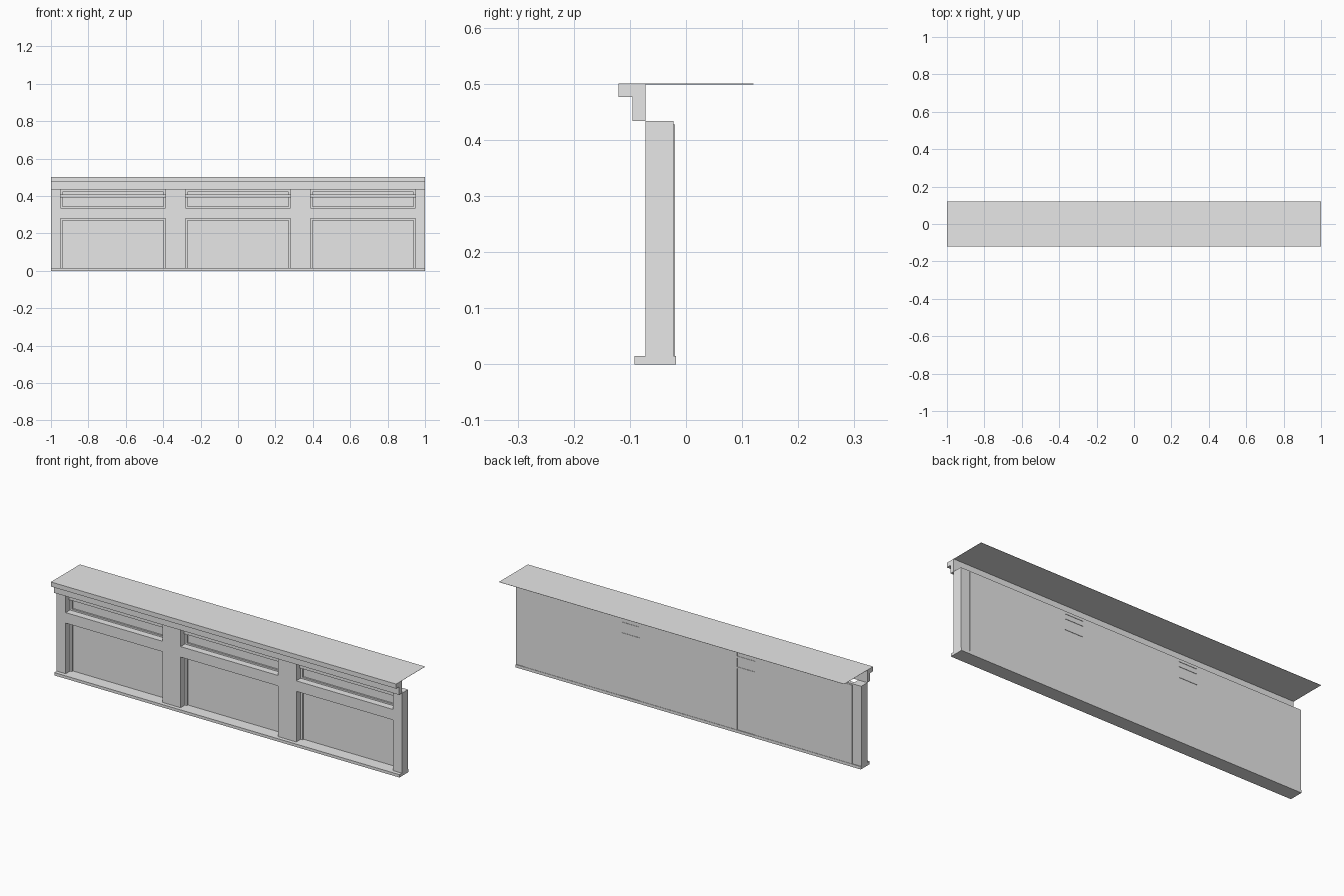
import bpy
import bmesh

cube = bpy.data.objects.get("Cube")
if cube:
    bpy.data.objects.remove(cube, do_unlink=True)

grey = bpy.data.materials.new("light_grey")
grey.use_nodes = True
grey.diffuse_color = (0.8, 0.8, 0.8, 1)
grey.node_tree.nodes["Principled BSDF"].inputs["Base Color"].default_value = (0.8, 0.8, 0.8, 1)


def finish(name, bm):
    mesh = bpy.data.meshes.new(name)
    bm.to_mesh(mesh)
    bm.free()
    mesh.materials.append(grey)
    obj = bpy.data.objects.new(name, mesh)
    bpy.context.collection.objects.link(obj)
    return obj


def box(name, x, y, z):
    bm = bmesh.new()
    bmesh.ops.create_cube(bm, size=1)
    for v in bm.verts:
        for i, (lo, hi) in enumerate((x, y, z)):
            v.co[i] = lo if v.co[i] < 0 else hi
    return finish(name, bm)


FRONT, BACK = -0.072, -0.022
BASE, TOP = 0.015, 0.434
SILL, LINTEL = 0.335, 0.28

# Base plate
box("base_plate", (-1, 1), (-0.092, -0.018), (0, BASE))

# Posts and pillars
for name, x0, x1 in (("end_post_right", -1, -0.948), ("pillar_right", -0.388, -0.282),
                     ("pillar_left", 0.282, 0.388), ("end_post_left", 0.948, 1)):
    box(name, (x0, x1), (FRONT, BACK), (BASE, TOP))

# Bays between the posts
for side, x0, x1 in (("right", -0.948, -0.388), ("middle", -0.282, 0.282), ("left", 0.388, 0.948)):
    bay = (x0, x1)
    box("lintel_" + side, bay, (FRONT, BACK), (LINTEL, SILL))
    box("back_panel_" + side, bay, (-0.027, -0.02), (BASE, 0.427))
    box("top_rail_" + side, bay, (-0.04, BACK), (0.422, TOP))
    box("window_bar_" + side, bay, (-0.045, -0.025), (0.392, 0.407))
    # Slim trim around the lower panel and the window
    trim = (-0.036, -0.025)
    box("panel_head_trim_" + side, bay, trim, (0.27, LINTEL))
    box("window_sill_trim_" + side, bay, trim, (SILL, 0.343))
    for end, a, b in (("a", x0, x0 + 0.011), ("b", x1 - 0.011, x1)):
        box("jamb_trim_" + side + "_" + end, (a, b), trim, (BASE, 0.422))

# Thin battens across the pillar backs
for side, x0, x1 in (("right", -0.388, -0.282), ("left", 0.282, 0.388)):
    for i, z in enumerate((0.336, 0.392, 0.418)):
        box(f"batten_{side}_{i}", (x0, x1), (-0.03, -0.02), (z, z + 0.009))

# Stepped cornice extruded along the front
bm = bmesh.new()
profile = [(-0.12, 0.499), (-0.12, 0.476), (-0.095, 0.476),
           (-0.095, TOP), (-0.072, TOP), (-0.072, 0.499)]
face = bm.faces.new([bm.verts.new((-1, y, z)) for y, z in profile])
ext = bmesh.ops.extrude_face_region(bm, geom=[face], use_keep_orig=True)
for item in ext["geom"]:
    if isinstance(item, bmesh.types.BMVert):
        item.co.x = 1
bmesh.ops.recalc_face_normals(bm, faces=bm.faces[:])
finish("cornice", bm)

# Thin roof sheet
box("roof_sheet", (-1, 1), (-0.12, 0.12), (0.499, 0.5))
